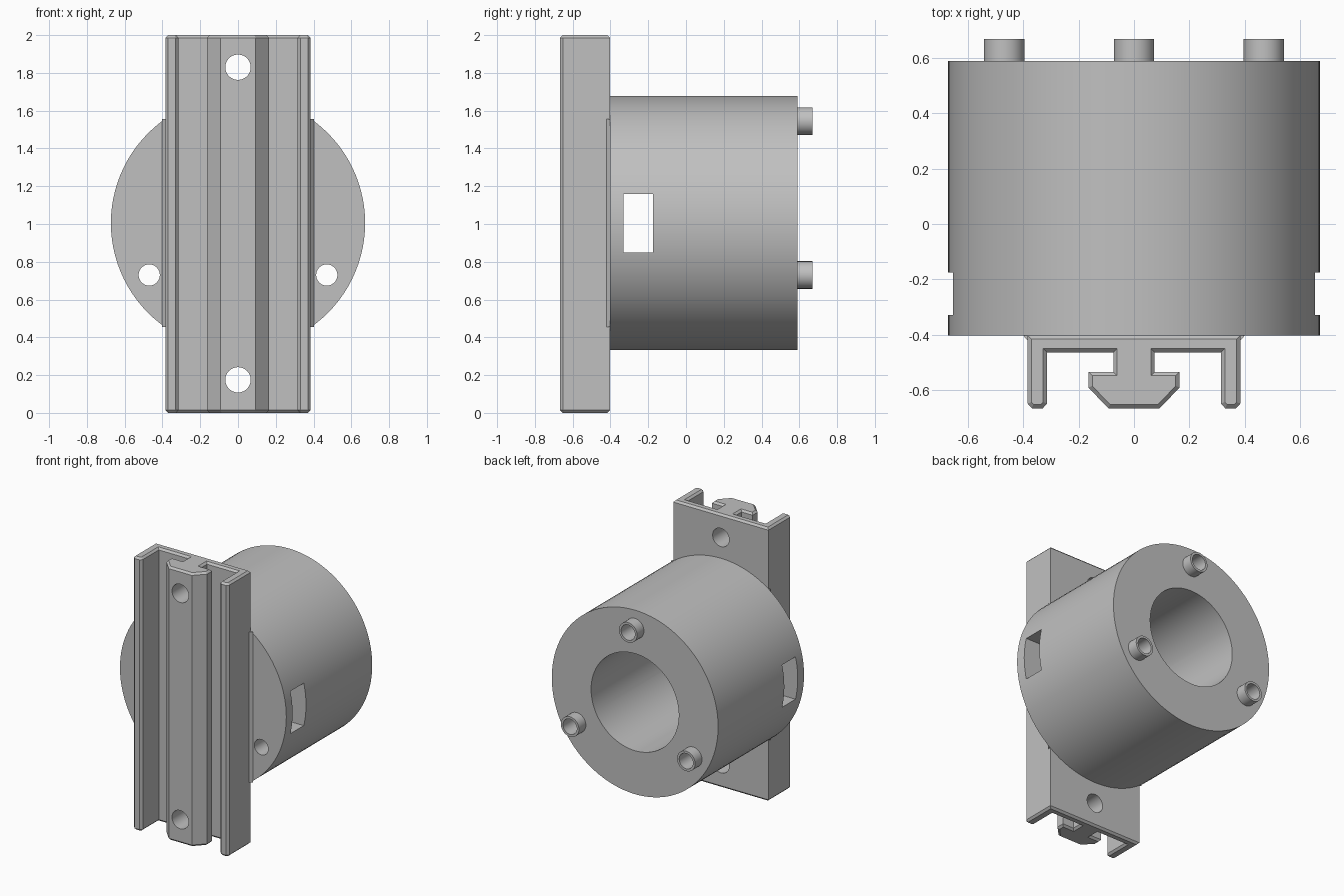
import bpy, bmesh, math
from mathutils import Matrix, Vector

cube = bpy.data.objects.get("Cube")
if cube:
    bpy.data.objects.remove(cube, do_unlink=True)

grey = bpy.data.materials.new("plain grey")
grey.use_nodes = True
colour = (0.53, 0.53, 0.53, 1)
grey.diffuse_color = colour
grey.node_tree.nodes["Principled BSDF"].inputs["Base Color"].default_value = colour

AXIS_Z = 1.005
JOINT_Y = -0.403
BACK_Y = 0.59
PEGS = [(-0.47, 0.73), (0.47, 0.73), (0, 1.545)]


def finish(name, bm):
    bmesh.ops.recalc_face_normals(bm, faces=bm.faces[:])
    mesh = bpy.data.meshes.new(name)
    bm.to_mesh(mesh)
    bm.free()
    obj = bpy.data.objects.new(name, mesh)
    bpy.context.collection.objects.link(obj)
    mesh.materials.append(grey)
    return obj


def rod(name, x, z, radius, y0, y1, sides=48):
    """Cylinder lying along y."""
    bm = bmesh.new()
    place = Matrix.Translation((x, (y0 + y1) / 2, z)) @ Matrix.Rotation(math.pi / 2, 4, 'X')
    bmesh.ops.create_cone(bm, cap_ends=True, segments=sides, radius1=radius,
                          radius2=radius, depth=y1 - y0, matrix=place)
    return finish(name, bm)


def block(name, lo, hi):
    bm = bmesh.new()
    bmesh.ops.create_cube(bm, size=1)
    lo, hi = Vector(lo), Vector(hi)
    bmesh.ops.scale(bm, vec=hi - lo, verts=bm.verts)
    bmesh.ops.translate(bm, vec=(lo + hi) / 2, verts=bm.verts)
    return finish(name, bm)


def prism(name, outline, z0, z1, chamfer=0):
    """Outline in x and y pulled up along z, with chamfered ends."""
    bm = bmesh.new()
    base = bm.faces.new([bm.verts.new((x, y, z0)) for x, y in outline])
    out = bmesh.ops.extrude_face_region(bm, geom=[base])["geom"]
    top = [v for v in out if isinstance(v, bmesh.types.BMVert)]
    bmesh.ops.translate(bm, vec=(0, 0, z1 - z0), verts=top)
    bmesh.ops.recalc_face_normals(bm, faces=bm.faces[:])
    if chamfer:
        rims = [e for e in bm.edges if abs(e.verts[0].co.z - e.verts[1].co.z) < 1e-5]
        bmesh.ops.bevel(bm, geom=rims, offset=chamfer, segments=1,
                        profile=0.5, affect='EDGES')
    return finish(name, bm)


def cut(obj, cutters):
    bpy.context.view_layer.objects.active = obj
    for cutter in cutters:
        mod = obj.modifiers.new("cut", 'BOOLEAN')
        mod.operation = 'DIFFERENCE'
        mod.solver = 'EXACT'
        mod.object = cutter
        bpy.ops.object.modifier_apply(modifier=mod.name)
        bpy.data.objects.remove(cutter, do_unlink=True)


def smooth(obj):
    bpy.ops.object.select_all(action='DESELECT')
    obj.select_set(True)
    bpy.context.view_layer.objects.active = obj
    bpy.ops.object.shade_smooth_by_angle(angle=math.radians(25))


# Round housing with a blind bore, a side slot and three peg holes
housing = rod("housing", 0, AXIS_Z, 0.673, JOINT_Y, BACK_Y, 96)
cutters = [rod("bore_cutter", 0, AXIS_Z, 0.355, -0.33, 0.8, 96),
           block("slot_cutter", (-1, -0.33, 0.85), (1, -0.175, 1.16))]
cutters += [rod("peg_hole_cutter", x, z, 0.056, -0.8 if x else JOINT_Y + 0.002, 0.8)
            for x, z in PEGS]
cut(housing, cutters)
smooth(housing)

# Hollow pegs on the back
for x, z in PEGS:
    side = "left" if x > 0 else "right" if x < 0 else "top"
    peg = rod(side + "_peg", x, z, 0.073, BACK_Y - 0.005, 0.67)
    cut(peg, [rod("peg_cutter", x, z, 0.056, 0.4, 0.8)])
    smooth(peg)

# Mounting rail: web, two side flanges and a central T-shaped key
half = [(0.385, JOINT_Y), (0.385, -0.65), (0.37, -0.667), (0.33, -0.667),
        (0.315, -0.65), (0.315, -0.465), (0.075, -0.465), (0.075, -0.535),
        (0.165, -0.535), (0.165, -0.592), (0.093, -0.667)]
rail = prism("mounting_rail", half + [(-x, y) for x, y in reversed(half)], 0, 2, 0.014)
cut(rail, [rod("screw_hole_cutter", 0, z, 0.067, -0.9, -0.2) for z in (0.175, 1.83)])
smooth(rail)

# Narrow fillets where the rail meets the housing
for side, s in (("left", 1), ("right", -1)):
    prism(side + "_fillet", [(s * 0.38, JOINT_Y), (s * 0.402, JOINT_Y),
                             (s * 0.385, -0.421), (s * 0.38, -0.421)], 0.455, 1.555)
